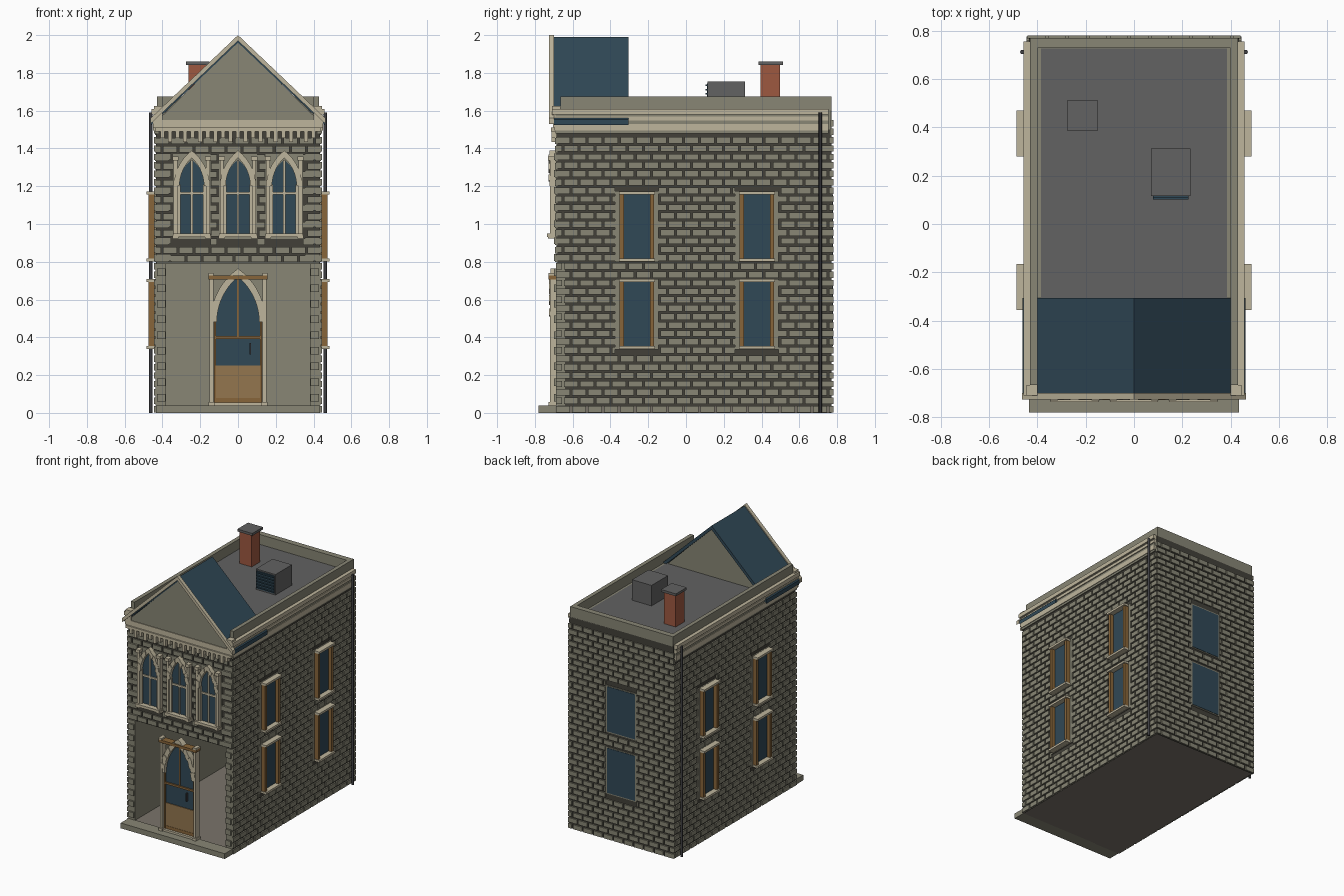
import bpy, bmesh, math

cube = bpy.data.objects.get("Cube")
if cube:
    bpy.data.objects.remove(cube, do_unlink=True)


def material(name, rgb):
    """Flat material from an sRGB 0-255 colour."""
    col = [((c / 255 + 0.055) / 1.055) ** 2.4 for c in rgb] + [1]
    m = bpy.data.materials.new(name)
    m.use_nodes = True
    m.diffuse_color = col
    m.node_tree.nodes["Principled BSDF"].inputs["Base Color"].default_value = col
    return m


STONE = material("stone", (136, 134, 117))
MORTAR = material("mortar", (66, 64, 57))
TRIM = material("pale_trim", (190, 181, 156))
BLUE = material("slate_blue", (48, 72, 86))
WOOD = material("wood", (135, 101, 58))
PANEL = material("door_wood", (147, 118, 78))
ROOF = material("roof_grey", (98, 98, 98))
BRICK = material("red_brick", (158, 88, 64))
IRON = material("dark_iron", (62, 62, 66))
FLOOR = material("floor_grey", (122, 116, 106))


def finish(name, bm, mat):
    bmesh.ops.recalc_face_normals(bm, faces=bm.faces)
    me = bpy.data.meshes.new(name)
    bm.to_mesh(me)
    bm.free()
    me.materials.append(mat)
    ob = bpy.data.objects.new(name, me)
    bpy.context.collection.objects.link(ob)
    return ob


def add_prism(bm, pts, y0, y1):
    """Extrude an x-z outline along y."""
    a = [bm.verts.new((x, y0, z)) for x, z in pts]
    b = [bm.verts.new((x, y1, z)) for x, z in pts]
    bm.faces.new(a)
    bm.faces.new(b[::-1])
    for i in range(len(pts)):
        j = (i + 1) % len(pts)
        bm.faces.new((a[i], b[i], b[j], a[j]))


def add_box(bm, x0, x1, y0, y1, z0, z1):
    add_prism(bm, [(x0, z0), (x1, z0), (x1, z1), (x0, z1)], y0, y1)


def boxes(name, mat, *dims, mirror=False):
    bm = bmesh.new()
    for d in dims:
        add_box(bm, *d)
        if mirror:
            add_box(bm, -d[1], -d[0], *d[2:])
    return finish(name, bm, mat)


def prism(name, mat, pts, y0, y1):
    bm = bmesh.new()
    add_prism(bm, pts, y0, y1)
    return finish(name, bm, mat)


def bricks(name, u0, u1, z0, z1, holes, place):
    """Running-bond courses, cut around the holes (u0, u1, z0, z1)."""
    bm = bmesh.new()
    length, pitch, gap = 0.085, 0.0445, 0.011
    for row in range(int((z1 - z0) / pitch + 0.01)):
        lo = z0 + row * pitch
        hi = lo + pitch - gap
        u = u0 - (row % 2) * length / 2
        while u < u1:
            spans = [(max(u, u0), min(u + length - gap, u1))]
            for h in holes:
                if hi > h[2] and lo < h[3]:
                    spans = [s for a, b in spans
                             for s in ((a, min(b, h[0])), (max(a, h[1]), b))]
            for a, b in spans:
                if b - a > 0.012:
                    add_box(bm, *place(a, b), lo, hi)
            u += length
    return finish(name, bm, STONE)


def arc(w, h, t, n):
    """Right half of a pointed arch at offset t, from springing to apex."""
    c = (h * h - w * w) / (2 * w)
    r = w + c + t
    end = math.acos(c / r)
    return [(r * math.cos(end * i / n) - c, r * math.sin(end * i / n)) for i in range(n + 1)]


def arch_stones(name, x, z, w, h, t, n, y0, y1):
    """Separate wedge stones around a pointed arch."""
    bm = bmesh.new()
    inner, outer = arc(w, h, 0, n), arc(w, h, t, n)
    for i in range(n):
        depth = y0 - 0.006 * (i % 2)
        quad = [inner[i], outer[i], outer[i + 1], inner[i + 1]]
        for s in (1, -1):
            add_prism(bm, [(x + s * px, z + pz) for px, pz in quad], depth, y1)
    return finish(name, bm, TRIM)


def arch_panel(name, mat, x, base, spring, w, h, y0, y1):
    half = arc(w, h, 0, 8)
    pts = [(x - w, base), (x + w, base)] + [(x + a, spring + b) for a, b in half]
    pts += [(x - a, spring + b) for a, b in half[-2::-1]]
    return prism(name, mat, pts, y0, y1)


# Base, floor and hollow shell
boxes("floor", FLOOR, (-0.435, 0.435, -0.69, 0.765, 0, 0.035))
boxes("front_step", STONE, (-0.435, 0.435, -0.78, -0.685, 0, 0.04))
boxes("side_walls", STONE, (0.385, 0.43, -0.68, 0.765, 0.03, 1.6), mirror=True)
boxes("back_wall", STONE, (-0.39, 0.39, 0.725, 0.765, 0.03, 1.6))
boxes("front_wall", STONE, (-0.43, 0.43, -0.68, -0.64, 0.79, 1.56))
boxes("front_piers", STONE, (0.38, 0.436, -0.688, -0.64, 0.04, 0.79), mirror=True)
boxes("side_mortar", MORTAR, (0.43, 0.435, -0.68, 0.768, 0, 1.5), mirror=True)
boxes("back_mortar", MORTAR, (-0.435, 0.435, 0.765, 0.77, 0, 1.6))
boxes("front_mortar", MORTAR, (-0.435, 0.435, -0.685, -0.68, 0.795, 1.5))

# Window layout
levels = ((0.345, 0.70), (0.81, 1.165))
side_centres = (-0.26, 0.375)
front_centres = (-0.245, 0, 0.245)
side_holes = [(y - 0.115, y + 0.115, a - 0.01, b + 0.01)
              for y in side_centres for a, b in levels]
back_holes = [(-0.13, 0.13, a, b) for a, b in levels]
front_holes = [(x - 0.1, x + 0.1, 0.92, 1.37) for x in front_centres]

# Brick courses
for s, side in ((1, "left"), (-1, "right")):
    bricks(side + "_bricks", -0.688, 0.775, 0.003, 1.5, side_holes,
           lambda a, b: (*sorted((s * 0.433, s * 0.445)), a, b))
bricks("back_bricks", -0.44, 0.44, 0.003, 1.6, back_holes, lambda a, b: (a, b, 0.765, 0.78))
bricks("front_bricks", -0.44, 0.44, 0.8, 1.47, front_holes, lambda a, b: (a, b, -0.694, -0.68))
quoins = [(0.385, 0.428, -0.7, -0.68, 0.06 + 0.083 * i, 0.1 + 0.083 * i) for i in range(9)]
quoins += [(0.355, 0.435, -0.7, -0.68, 0.805 + 0.089 * i, 0.84 + 0.089 * i) for i in range(7)]
boxes("front_quoins", STONE, *quoins, mirror=True)

# Side windows
glass, jambs, sills, surrounds = [], [], [], []
for y in side_centres:
    for a, b in levels:
        surrounds.append((0.43, 0.443, y - 0.115, y + 0.115, a - 0.01, b + 0.01))
        glass.append((0.44, 0.446, y - 0.08, y + 0.08, a, b))
        jambs += [(0.44, 0.473, y + k - 0.011, y + k + 0.011, a, b) for k in (-0.08, 0.08)]
        sills += [(0.44, 0.485, y - 0.095, y + 0.095, z - 0.008, z + 0.008) for z in (a, b)]
boxes("side_window_surrounds", STONE, *surrounds, mirror=True)
boxes("side_window_glass", BLUE, *glass, mirror=True)
boxes("side_window_jambs", WOOD, *jambs, mirror=True)
boxes("side_window_sills", TRIM, *sills, mirror=True)

# Back windows
boxes("back_window_surrounds", STONE, *[(-0.13, 0.13, 0.765, 0.775, a, b) for a, b in levels])
boxes("back_window_glass", BLUE,
      *[(-0.118, 0.118, 0.77, 0.778, a + 0.008, b - 0.008) for a, b in levels])

# Front arched windows
for i, x in enumerate(front_centres):
    n = f"front_window_{i + 1}_"
    boxes(n + "surround", STONE, (x - 0.1, x + 0.1, -0.692, -0.68, 0.92, 1.37))
    arch_panel(n + "glass", BLUE, x, 0.95, 1.2, 0.07, 0.14, -0.697, -0.69)
    arch_stones(n + "arch", x, 1.2, 0.065, 0.15, 0.03, 7, -0.722, -0.685)
    frame = [(x - 0.1, x + 0.1, -0.735, -0.685, 0.93, 0.95),
             (x - 0.07, x + 0.07, -0.705, -0.69, 1.155, 1.17),
             (x - 0.006, x + 0.006, -0.705, -0.69, 0.95, 1.34)]
    for s in (-1, 1):
        c = x + s * 0.086
        frame += [(c - 0.01, c + 0.01, -0.72, -0.685, 0.95, 1.34),
                  (c - 0.016, c + 0.016, -0.73, -0.685, 1.335, 1.358),
                  (c - 0.016, c + 0.016, -0.73, -0.685, 0.922, 0.94),
                  (x + s * 0.068 - 0.008, x + s * 0.068 + 0.008, -0.71, -0.685, 0.95, 1.21)]
    boxes(n + "frame", TRIM, *frame)

# Arched door
arch_panel("door_glass", BLUE, 0, 0.25, 0.48, 0.122, 0.245, -0.695, -0.685)
boxes("door_panel", PANEL, (-0.122, 0.122, -0.7, -0.68, 0.075, 0.25))
boxes("door_rails", WOOD, (-0.125, 0.125, -0.705, -0.68, 0.392, 0.407),
      (-0.125, 0.125, -0.702, -0.68, 0.055, 0.078), (-0.004, 0.004, -0.7, -0.68, 0.4, 0.72),
      (-0.157, 0.157, -0.728, -0.675, 0.707, 0.727))
boxes("door_stiles", WOOD, (0.116, 0.128, -0.704, -0.68, 0.055, 0.5), mirror=True)
boxes("door_pilasters", TRIM, (0.13, 0.15, -0.72, -0.675, 0.04, 0.707),
      (0.124, 0.157, -0.728, -0.675, 0.04, 0.058),
      (0.13, 0.157, -0.728, -0.675, 0.727, 0.74), mirror=True)
boxes("door_threshold", TRIM, (-0.15, 0.15, -0.72, -0.675, 0.038, 0.055))
arch_stones("door_arch", 0, 0.48, 0.112, 0.24, 0.035, 9, -0.718, -0.675)
boxes("door_handle", IRON, (0.06, 0.069, -0.715, -0.695, 0.31, 0.37))

# Cornice, corbels and parapet
corbels = []
for i in range(21):
    x = -0.4 + 0.04 * i
    low = 1.435 if i % 2 else 1.455
    corbels.append((x - 0.011, x + 0.011, -0.712, -0.68, low, 1.495))
boxes("corbels", TRIM, *corbels)
boxes("front_cornice", TRIM, (-0.44, 0.44, -0.715, -0.66, 1.49, 1.51),
      (-0.45, 0.45, -0.705, -0.66, 1.51, 1.55))
boxes("side_cornice", TRIM, (0.42, 0.45, -0.695, 0.755, 1.495, 1.53),
      (0.42, 0.452, -0.7, 0.755, 1.548, 1.57),
      (0.42, 0.457, -0.71, 0.755, 1.58, 1.61), mirror=True)
boxes("side_frieze", STONE, (0.42, 0.445, -0.69, 0.755, 1.48, 1.61), mirror=True)
boxes("kneelers", TRIM, (0.4, 0.445, -0.71, -0.665, 1.53, 1.625), mirror=True)
boxes("side_parapet", STONE, (0.4, 0.43, -0.665, 0.755, 1.55, 1.675), mirror=True)
boxes("back_parapet", STONE, (-0.43, 0.43, 0.727, 0.77, 1.595, 1.675))
boxes("flat_roof", ROOF, (-0.41, 0.41, -0.66, 0.74, 1.56, 1.6))


# Gable roof
def chevron(w, eave, top, t):
    return [(-w, eave), (0, top), (w, eave), (w, eave - t), (0, top - t), (-w, eave - t)]


prism("gable_roof", BLUE, chevron(0.46, 1.553, 1.99, 0.03), -0.7, -0.305)
prism("bargeboard", TRIM, chevron(0.463, 1.56, 2.0, 0.03), -0.726, -0.698)
for name, y in (("front_gable", -0.7), ("back_gable", -0.335)):
    prism(name, STONE, [(-0.43, 1.545), (0.43, 1.545), (0, 1.965)], y, y + 0.02)

# Chimney
boxes("chimney_stack", BRICK, (-0.262, -0.162, 0.395, 0.497, 1.59, 1.845))
boxes("chimney_cap", ROOF, (-0.275, -0.15, 0.385, 0.513, 1.842, 1.86))

# Rooftop vent unit
boxes("vent_unit", ROOF, (0.07, 0.233, 0.115, 0.312, 1.59, 1.755))
boxes("vent_louvres", BLUE, (0.078, 0.225, 0.11, 0.116, 1.61, 1.745),
      *[(0.078, 0.225, 0.102, 0.116, 1.62 + 0.022 * i, 1.628 + 0.022 * i) for i in range(6)])

# Drainpipes
for s, side in ((1, "left"), (-1, "right")):
    bpy.ops.mesh.primitive_cylinder_add(vertices=12, radius=0.009, depth=1.59,
                                        location=(s * 0.462, 0.711, 0.795))
    pipe = bpy.context.object
    pipe.name = side + "_drainpipe"
    pipe.data.materials.append(IRON)
    bpy.ops.object.shade_smooth_by_angle()
